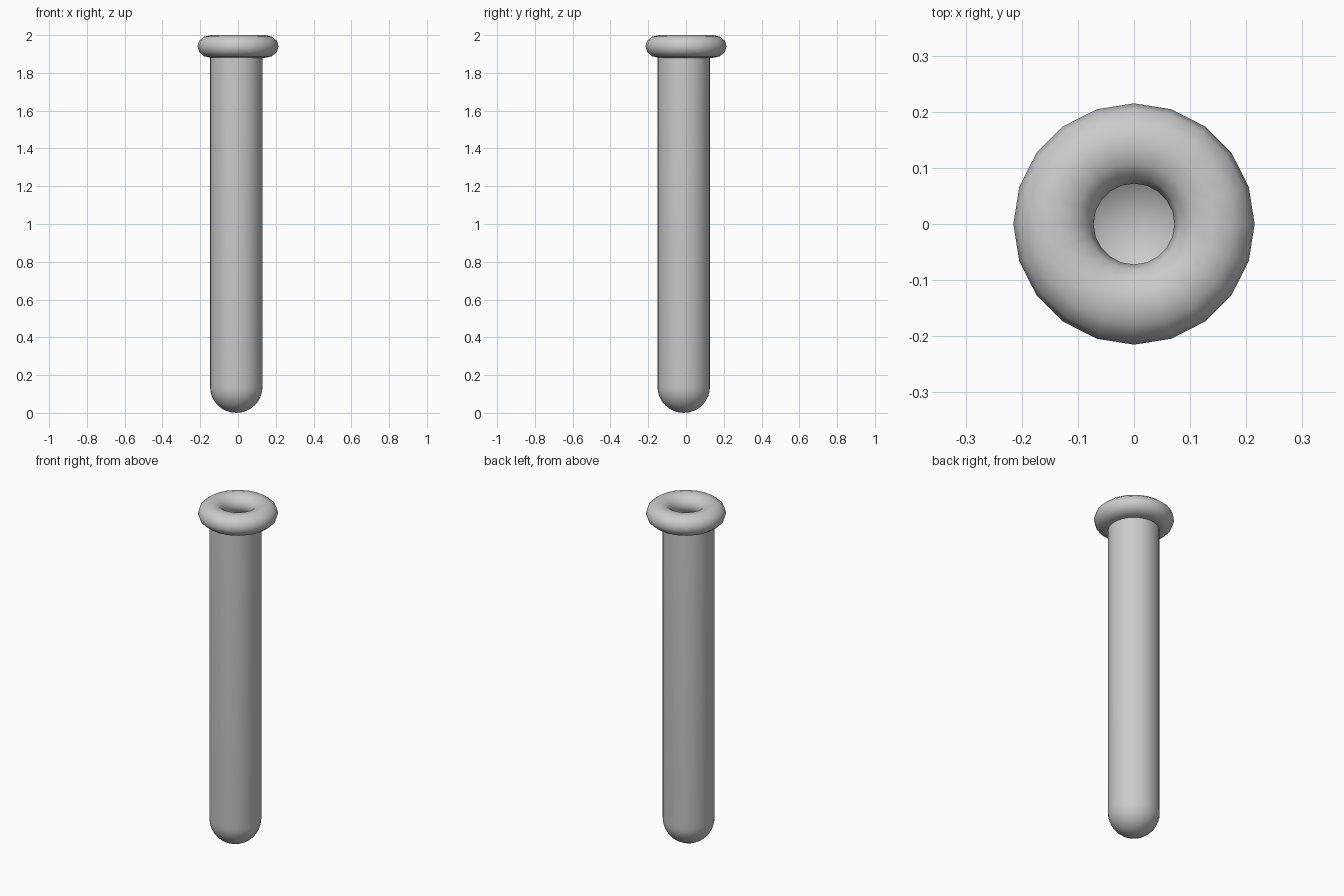
import bpy, math

if "Cube" in bpy.data.objects:
    bpy.data.objects.remove(bpy.data.objects["Cube"])


def lathe(name, profile, sides, centre=(0, 0), closed=False):
    """Spin an (r, z) profile around a vertical axis; r = 0 becomes a pole."""
    verts, rings, faces = [], [], []
    for r, z in profile:
        count = 1 if r < 1e-6 else sides
        rings.append([len(verts) + i for i in range(count)])
        for i in range(count):
            a = 2 * math.pi * i / sides
            verts.append((r * math.cos(a), r * math.sin(a), z))
    pairs = list(zip(rings, rings[1:]))
    if closed:
        pairs.append((rings[-1], rings[0]))
    for lo, hi in pairs:
        for i in range(sides):
            j = (i + 1) % sides
            if len(lo) == 1:
                faces.append((lo[0], hi[j], hi[i]))
            else:
                faces.append((lo[i], lo[j], hi[j], hi[i]))
    mesh = bpy.data.meshes.new(name)
    mesh.from_pydata(verts, [], faces)
    mesh.shade_smooth()
    obj = bpy.data.objects.new(name, mesh)
    obj.location = (centre[0], centre[1], 0)
    bpy.context.collection.objects.link(obj)
    return obj


R = 0.139               # tube radius
AXIS = (-0.009, -0.012)  # tube sits slightly off the lip's centre

# Open tube with a round bottom
bottom = [(R * math.sin(t), R - R * math.cos(t))
          for t in (math.pi / 2 * i / 8 for i in range(9))]
lathe("tube", bottom + [(R, 1.94)], 32, AXIS)

# Flattened ring lip
lip = [(0.1435 + 0.0715 * math.cos(t), 1.94 + 0.06 * math.sin(t))
       for t in (2 * math.pi * i / 12 for i in range(12))]
lathe("lip", lip, 20, closed=True)
